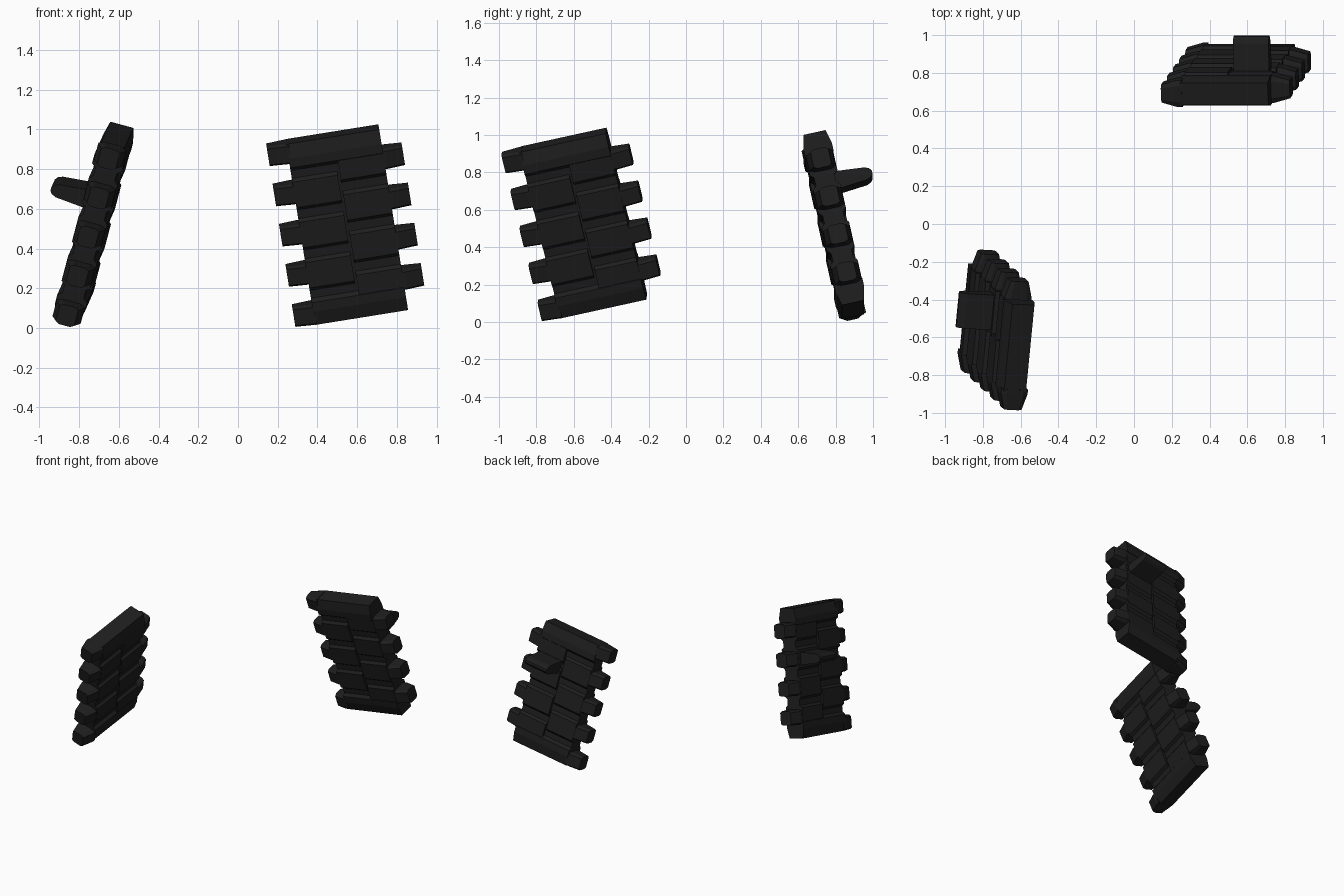
import bpy, bmesh, math
from mathutils import Matrix, Vector

if "Cube" in bpy.data.objects:
    bpy.data.objects.remove(bpy.data.objects["Cube"])

steel = bpy.data.materials.new("dark_steel")
steel.diffuse_color = (0.013, 0.013, 0.013, 1)
steel.use_nodes = True
steel.node_tree.nodes["Principled BSDF"].inputs["Base Color"].default_value = steel.diffuse_color


def loft(name, sections, matrix):
    """Skin closed loops of local points (equal counts) and cap both ends."""
    bm = bmesh.new()
    loops = [[bm.verts.new(matrix @ Vector(p)) for p in s] for s in sections]
    n = len(loops[0])
    for a, b in zip(loops, loops[1:]):
        for i in range(n):
            bm.faces.new((a[i], a[(i + 1) % n], b[(i + 1) % n], b[i]))
    bm.faces.new(loops[0])
    bm.faces.new(loops[-1])
    bmesh.ops.recalc_face_normals(bm, faces=bm.faces)
    me = bpy.data.meshes.new(name)
    bm.to_mesh(me)
    bm.free()
    me.materials.append(steel)
    ob = bpy.data.objects.new(name, me)
    bpy.context.collection.objects.link(ob)


def section(x, profile, zc=0, sy=1, sz=1):
    return [(x, y * sy, zc + z * sz) for y, z in profile]


def box(name, x0, x1, y, z, m):
    prof = [(-y, -z), (y, -z), (y, z), (-y, z)]
    loft(name, [section(x0, prof), section(x1, prof)], m)


PITCH, HALF, TIP = 0.21, 0.237, 0.337
LUG = [(-.045, -.054), (.045, -.054), (.073, -.042), (.073, .042),
       (.045, .054), (-.045, .054), (-.073, .042), (-.073, -.042)]
RIB = [(-.05, -.088), (.05, -.088), (.075, -.066), (.075, .066),
       (.05, .088), (-.05, .088), (-.075, .066), (-.075, -.066)]
BAR = [(-.052, .33), (.052, .33), (.078, .352), (.078, .40),
       (.060, .472), (-.060, .472), (-.078, .40), (-.078, .352)]


def track_link(prefix, centre, u, v, tooth_z):
    # local axes: x across, y towards the back, z along the link
    u, v = Vector(u).normalized(), Vector(v).normalized()
    n = v.cross(u).normalized()
    m = Matrix.Translation(centre) @ Matrix((u, n, v)).transposed().to_4x4()

    # recessed web plate between the two end bars
    box(prefix + "_web", -HALF, HALF, .056, .36, m)

    # thick end bars with chamfered outer edges
    for label, s in (("top", 1), ("bottom", -1)):
        prof = [(y, z * s) for y, z in BAR]
        loft(f"{prefix}_{label}_bar",
             [section(-HALF, prof), section(HALF, prof)], m)

    # staggered hinge lugs: five on one side, four on the other, with ribs
    for side, rows in ((-1, (-2, -1, 0, 1, 2)), (1, (-1.5, -.5, .5, 1.5))):
        for i, r in enumerate(rows):
            z = r * PITCH
            loft(f"{prefix}_lug_{'left' if side < 0 else 'right'}_{i}",
                 [section(side * .225, LUG, z),
                  section(side * .25, LUG, z),
                  section(side * TIP, LUG, z, .66, .97)], m)
            if abs(r) < 2:
                loft(f"{prefix}_rib_{'left' if side < 0 else 'right'}_{i}",
                     [section(side * .006, RIB, z),
                      section(side * HALF, RIB, z)], m)

    # guide tooth on the back, tapering to a rounded tip
    half = [(.05, .052), (.075, .047), (.22, .034), (.243, .024), (.255, .009)]
    prof = half + [(y, -z) for y, z in reversed(half)]
    loft(prefix + "_guide_tooth",
         [section(.02, prof, tooth_z), section(.21, prof, tooth_z)], m)


track_link("right_link", (.548, .79, .521), (.987, 0, .158),
           (-.154, -.217, .964), .20)
track_link("left_link", (-.725, -.549, .529), (.095, .972, .213),
           (.249, -.230, .941), .105)
